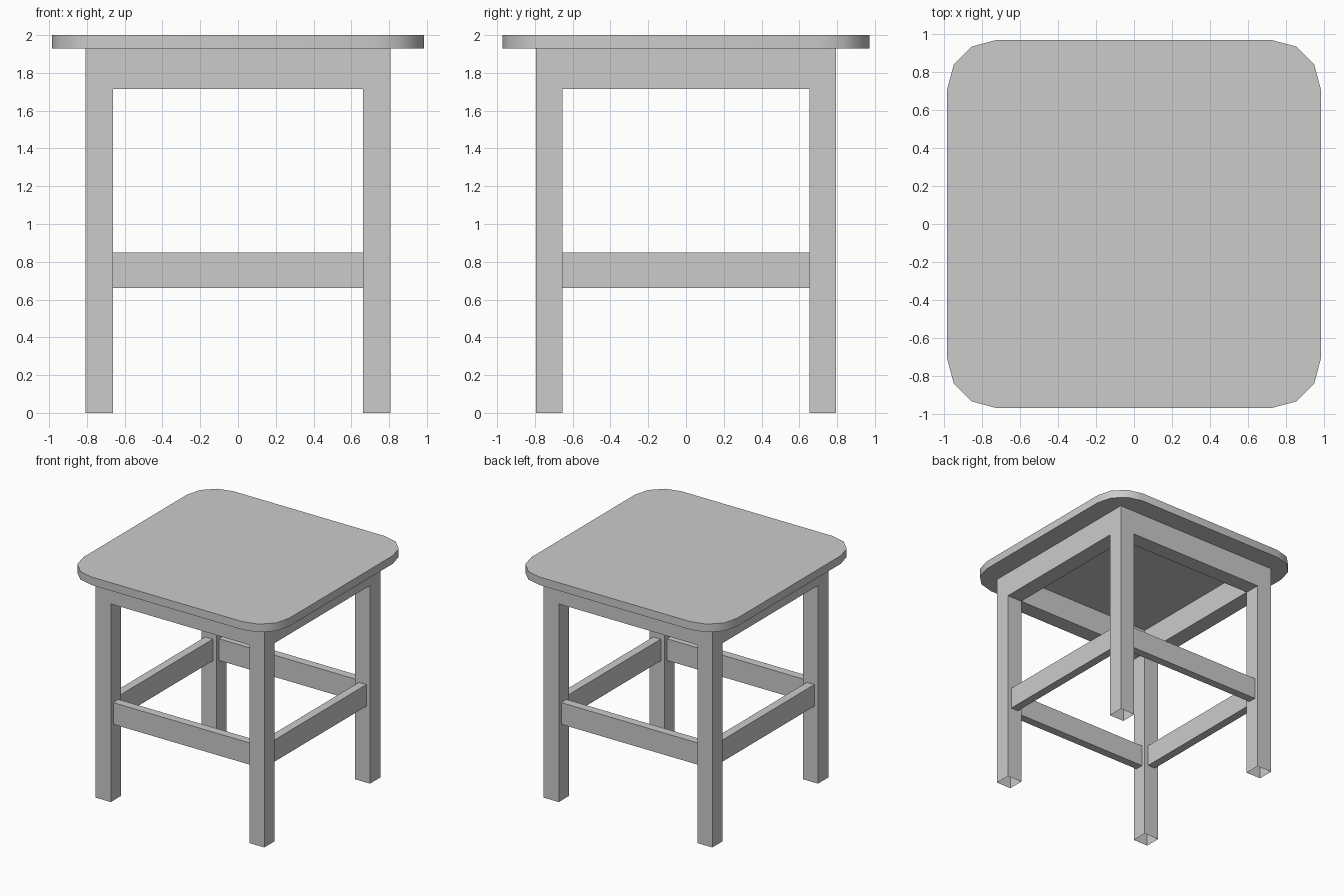
import bpy, bmesh
from math import sin, cos, radians

if "Cube" in bpy.data.objects:
    bpy.data.objects.remove(bpy.data.objects["Cube"])


def finish(name, bm):
    bmesh.ops.remove_doubles(bm, verts=bm.verts, dist=1e-4)
    mesh = bpy.data.meshes.new(name)
    bm.to_mesh(mesh)
    bm.free()
    obj = bpy.data.objects.new(name, mesh)
    bpy.context.collection.objects.link(obj)
    return obj


def box(name, lo, hi):
    bm = bmesh.new()
    bmesh.ops.create_cube(bm, size=1)
    for v in bm.verts:
        v.co = [(a + b) / 2 + c * (b - a) for a, b, c in zip(lo, hi, v.co)]
    return finish(name, bm)


# Leg and apron dimensions (outer and inner half sizes)
OX, IX = 0.807, 0.663
OY, IY = 0.793, 0.653
APRON_Z, SEAT_Z, TOP_Z = 1.715, 1.93, 2.0

# Seat: rounded rectangle with three facets per corner
HX, HY, R = 0.986, 0.971, 0.262
bm = bmesh.new()
outline = []
for sx, sy, start in ((1, 1, 0), (-1, 1, 90), (-1, -1, 180), (1, -1, 270)):
    for step in range(4):
        a = radians(start + 30 * step)
        outline.append(bm.verts.new((sx * (HX - R) + R * cos(a),
                                     sy * (HY - R) + R * sin(a), SEAT_Z)))
base = bm.faces.new(outline)
ext = bmesh.ops.extrude_face_region(bm, geom=[base], use_keep_orig=True)
for v in ext["geom"]:
    if isinstance(v, bmesh.types.BMVert):
        v.co.z = TOP_Z
bmesh.ops.recalc_face_normals(bm, faces=bm.faces)
seat = finish("seat", bm)
bpy.context.view_layer.objects.active = seat
seat.select_set(True)
bpy.ops.object.shade_smooth_by_angle(angle=radians(40))
seat.select_set(False)

# Legs and apron: one shell around a 3 x 3 grid of cells, legs below the apron ring
xs, ys, zs = (-OX, -IX, IX, OX), (-OY, -IY, IY, OY), (0, APRON_Z, SEAT_Z)
cells = {(i, j, 1) for i in range(3) for j in range(3) if (i, j) != (1, 1)}
cells |= {(i, j, 0) for i in (0, 2) for j in (0, 2)}
bm = bmesh.new()
for cell in cells:
    for axis in range(3):
        for side in (0, 1):
            near = list(cell)
            near[axis] += 2 * side - 1
            # the feet and the top under the seat stay open
            if tuple(near) in cells or near[2] in (-1, 2):
                continue
            u, w = (axis + 1) % 3, (axis + 2) % 3
            quad = []
            for du, dw in ((0, 0), (1, 0), (1, 1), (0, 1)):
                p = list(cell)
                p[axis] += side
                p[u] += du
                p[w] += dw
                quad.append(bm.verts.new((xs[p[0]], ys[p[1]], zs[p[2]])))
            bm.faces.new(quad if side else quad[::-1])
finish("legs_and_apron", bm)

# Stretchers: thin rails centred on the legs
T, Z0, Z1 = 0.036, 0.66, 0.848
cx, cy = (OX + IX) / 2, (OY + IY) / 2
for s, fb, lr in ((-1, "front", "left"), (1, "back", "right")):
    box(fb + "_stretcher", (-IX, s * cy - T, Z0), (IX, s * cy + T, Z1))
    box(lr + "_stretcher", (s * cx - T, -IY, Z0), (s * cx + T, IY, Z1))
